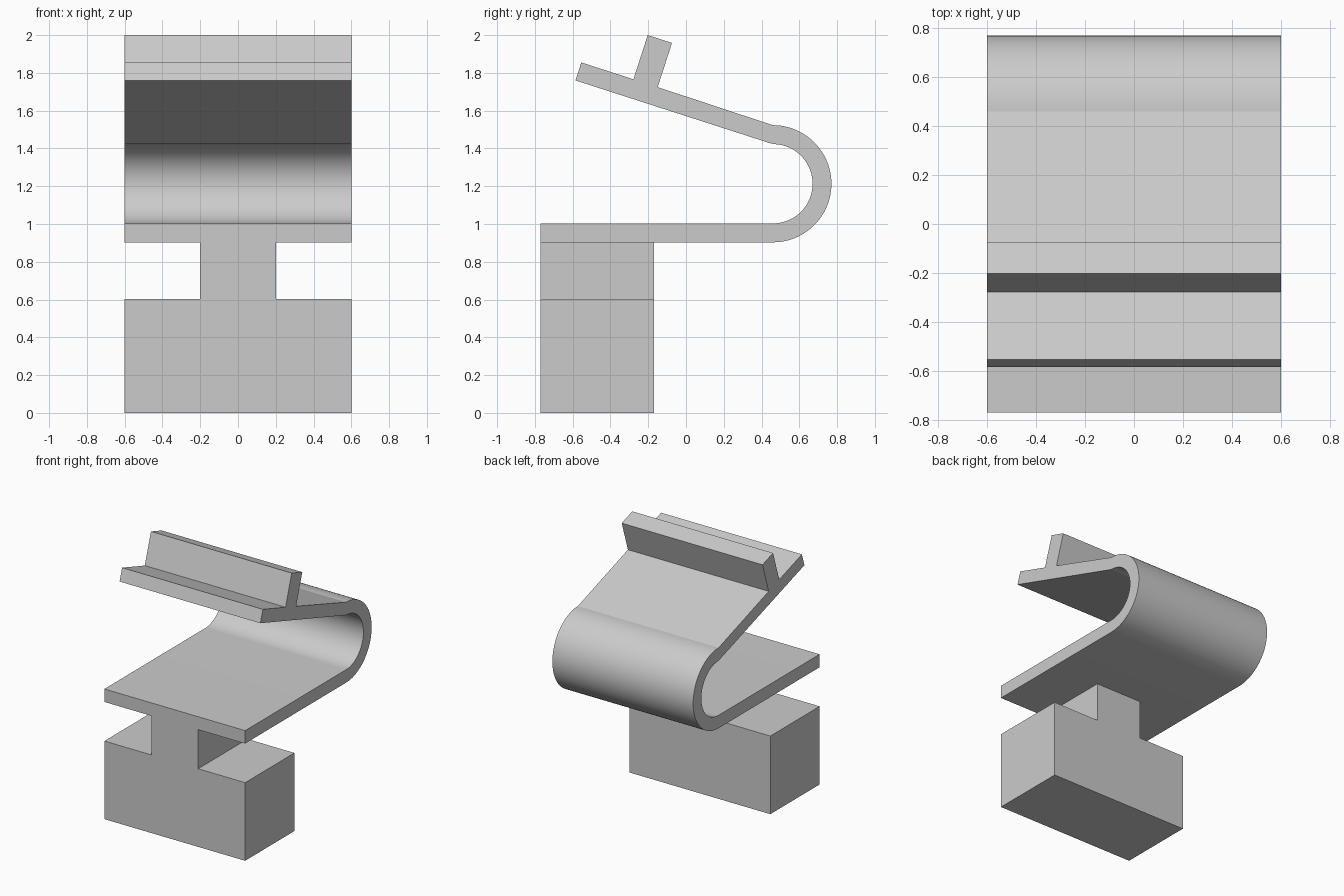
import bpy
import bmesh
from math import cos, sin, radians
from mathutils import Vector

if "Cube" in bpy.data.objects:
    bpy.data.objects.remove(bpy.data.objects["Cube"])

# Single plain grey material
grey = bpy.data.materials.new("plain_grey")
grey.use_nodes = True
colour = (0.6, 0.6, 0.6, 1)
grey.diffuse_color = colour
grey.node_tree.nodes["Principled BSDF"].inputs["Base Color"].default_value = colour


def extrude(name, outline, direction, smooth=False):
    """Sweep a closed planar outline along a direction into a solid."""
    bm = bmesh.new()
    face = bm.faces.new([bm.verts.new(p) for p in outline])
    swept = bmesh.ops.extrude_face_region(bm, geom=[face], use_keep_orig=True)
    verts = [v for v in swept["geom"] if isinstance(v, bmesh.types.BMVert)]
    bmesh.ops.translate(bm, verts=verts, vec=direction)
    bmesh.ops.recalc_face_normals(bm, faces=bm.faces)
    mesh = bpy.data.meshes.new(name)
    bm.to_mesh(mesh)
    bm.free()
    mesh.materials.append(grey)
    obj = bpy.data.objects.new(name, mesh)
    bpy.context.collection.objects.link(obj)
    if smooth:
        bpy.ops.object.select_all(action="DESELECT")
        obj.select_set(True)
        bpy.context.view_layer.objects.active = obj
        bpy.ops.object.shade_smooth_by_angle(angle=radians(10))
    return obj


half_width, front, back = 0.6, -0.77, -0.17
plate_bottom, thickness = 0.903, 0.1

# Block with a narrow neck, swept front to back
half = [(half_width, 0), (half_width, 0.602), (0.2, 0.602), (0.2, plate_bottom)]
outline = half + [(-x, z) for x, z in reversed(half)]
extrude("base_block", [(x, front, z) for x, z in outline], (0, back - front, 0))

# Folded strip: flat plate, round bend, tilted arm with an upright rib
outer = 0.31
inner = outer - thickness
centre = Vector((0.46, plate_bottom + outer))
steps = 48


def bend(radius):
    angles = [radians(-90 + 180 * i / steps) for i in range(steps + 1)]
    return [centre + radius * Vector((cos(a), sin(a))) for a in angles]


tilt = radians(17.9)
along = Vector((-cos(tilt), sin(tilt)))
up = Vector((sin(tilt), cos(tilt)))
tip = Vector((-0.585, 1.76))
tip_top = tip + up * thickness
rib_front = tip_top - along * 0.29
rib_back = rib_front - along * 0.135
rib_height = (2 - rib_front.y) / up.y

outline = [Vector((front, plate_bottom))] + bend(outer)
outline += [rib_back, rib_back + up * rib_height,
            rib_front + up * rib_height, rib_front, tip_top, tip]
outline += list(reversed(bend(inner)))
outline += [Vector((front, plate_bottom + thickness))]
extrude("folded_strip", [(-half_width, p.x, p.y) for p in outline],
        (2 * half_width, 0, 0), smooth=True)
